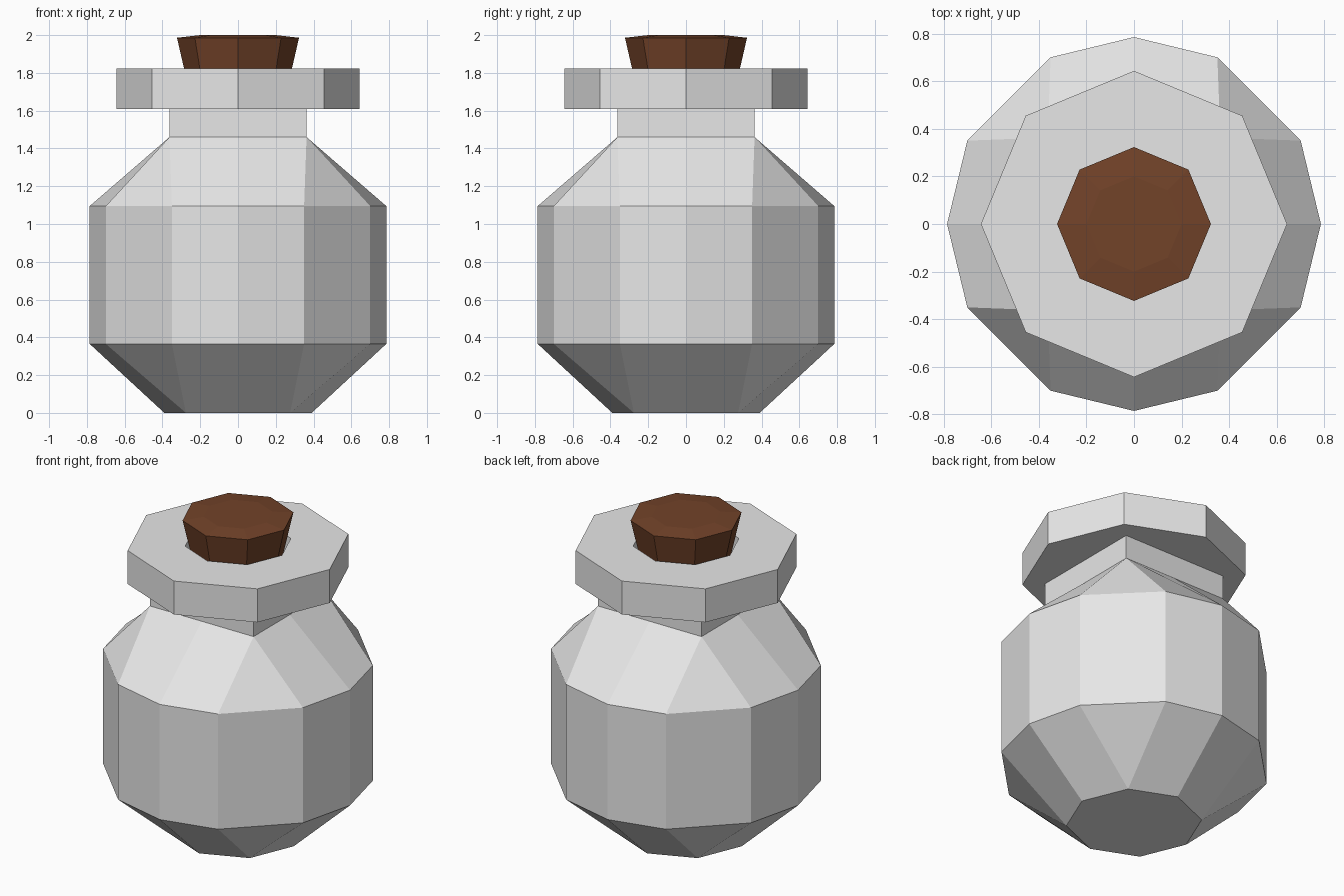
import bpy, bmesh, math

if "Cube" in bpy.data.objects:
    bpy.data.objects.remove(bpy.data.objects["Cube"])


def material(name, rgb):
    m = bpy.data.materials.new(name)
    m.diffuse_color = (*rgb, 1)
    m.use_nodes = True
    m.node_tree.nodes["Principled BSDF"].inputs["Base Color"].default_value = m.diffuse_color
    return m


glass = material("pale glass", (0.8, 0.8, 0.8))
cork_brown = material("cork brown", (0.17, 0.056, 0.022))


def octagon(bm, axis, diag, z):
    """Eight points: distance on the axes, and coordinate on the diagonals."""
    ring = []
    for i in range(8):
        a = i * math.pi / 4
        r = axis if i % 2 == 0 else diag * math.sqrt(2)
        ring.append(bm.verts.new((r * math.cos(a), r * math.sin(a), z)))
    return ring


def regular(bm, r, z):
    return octagon(bm, r, r / math.sqrt(2), z)


def dodecagon(bm, r, p, q, z):
    """Twelve points: one on each axis and two beside each diagonal."""
    ring = []
    for k in range(4):
        c, s = round(math.cos(k * math.pi / 2)), round(math.sin(k * math.pi / 2))
        for x, y in ((r, 0), (p, q), (q, p)):
            ring.append(bm.verts.new((c * x - s * y, s * x + c * y, z)))
    return ring


def bridge(bm, a, b):
    n = len(a)
    for i in range(n):
        j = (i + 1) % n
        bm.faces.new((a[i], a[j], b[j], b[i]))


def fan(bm, o, b):
    """Join an octagon to a twelve-sided ring, with triangles at the diagonals."""
    for k in range(4):
        d = o[2 * k + 1]
        bm.faces.new((o[2 * k], d, b[3 * k + 1], b[3 * k]))
        bm.faces.new((d, b[3 * k + 2], b[3 * k + 1]))
        bm.faces.new((d, o[(2 * k + 2) % 8], b[(3 * k + 3) % 12], b[3 * k + 2]))


def finish(bm, name, mat):
    bmesh.ops.recalc_face_normals(bm, faces=bm.faces[:])
    me = bpy.data.meshes.new(name)
    bm.to_mesh(me)
    bm.free()
    me.materials.append(mat)
    ob = bpy.data.objects.new(name, me)
    bpy.context.collection.objects.link(ob)
    return ob


# Bottle: base, twelve-sided belly, square neck, octagonal rim with recess
bm = bmesh.new()
base = regular(bm, 0.39, 0)
belly_low = dodecagon(bm, 0.785, 0.70, 0.35, 0.365)
belly_top = dodecagon(bm, 0.785, 0.70, 0.35, 1.095)
neck_low = octagon(bm, 0.363, 0.363, 1.46)
neck_top = octagon(bm, 0.363, 0.363, 1.61)
rim = [regular(bm, r, z) for r, z in
       ((0.643, 1.61), (0.643, 1.822), (0.308, 1.822), (0.308, 1.68))]
bm.faces.new(base)
fan(bm, base, belly_low)
bridge(bm, belly_low, belly_top)
fan(bm, neck_low, belly_top)
rings = [neck_low, neck_top] + rim
for a, b in zip(rings, rings[1:]):
    bridge(bm, a, b)
bm.faces.new(rim[-1])
finish(bm, "bottle", glass)

# Cork: tapered octagonal plug with a slightly raised top
bm = bmesh.new()
rings = [regular(bm, r, z) for r, z in
         ((0.255, 1.69), (0.323, 1.986), (0.2, 2.0))]
bm.faces.new(rings[0])
for a, b in zip(rings, rings[1:]):
    bridge(bm, a, b)
bm.faces.new(rings[-1])
finish(bm, "cork", cork_brown)
